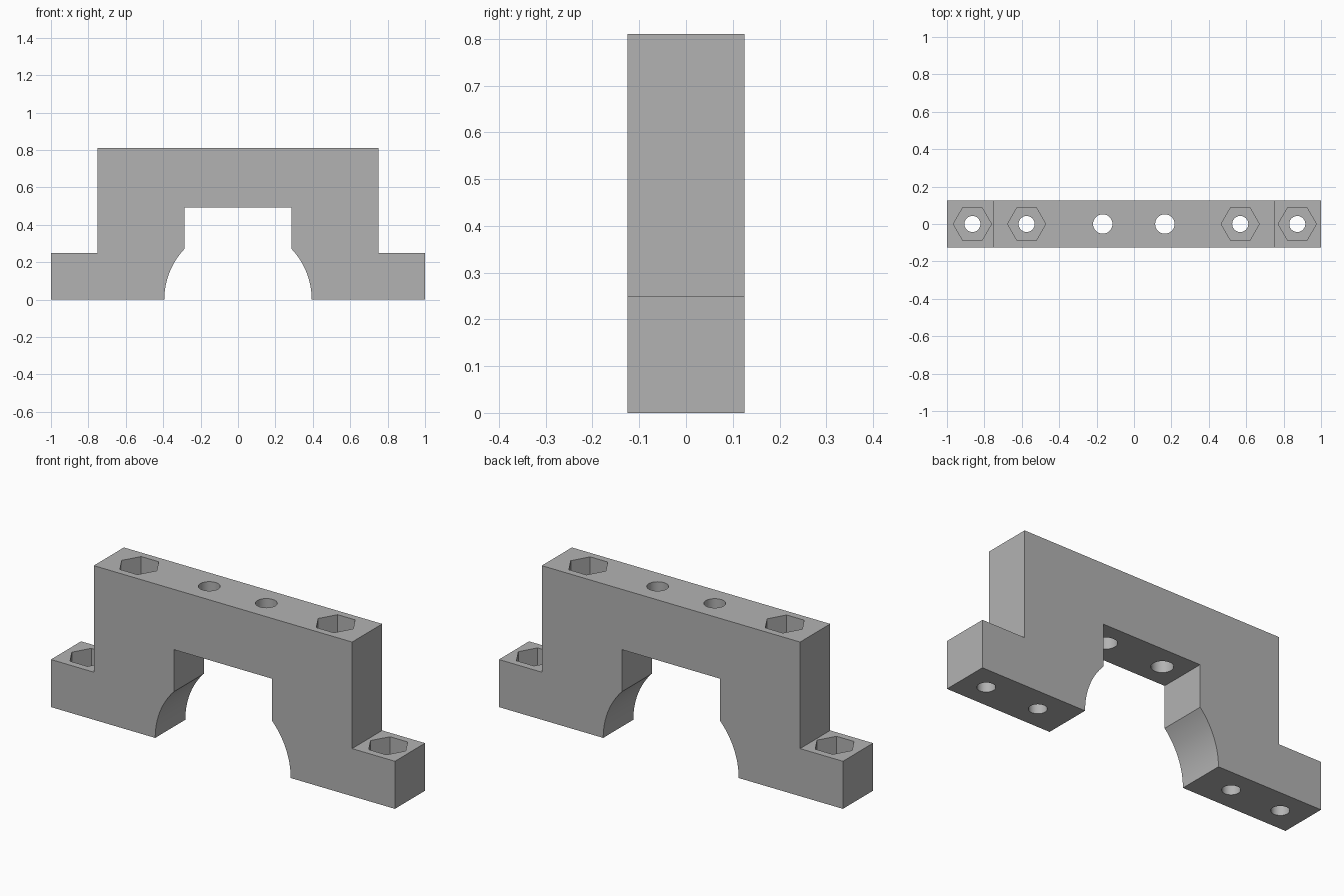
import bpy
import bmesh
import math
from mathutils import Matrix

cube = bpy.data.objects.get("Cube")
if cube:
    bpy.data.objects.remove(cube, do_unlink=True)

DEPTH = 0.25        # thickness front to back
TOP = 0.81          # top of the bridge
FOOT = 0.25         # top of the feet
ARC_R = 0.394       # round cradle
SLOT = 0.286        # half width of the square slot
SLOT_TOP = 0.493
SOCKET = 0.125      # depth of the hexagonal recesses

grey = bpy.data.materials.new("plain grey")
grey.use_nodes = True
colour = (0.45, 0.45, 0.45, 1)
grey.diffuse_color = colour
grey.node_tree.nodes["Principled BSDF"].inputs["Base Color"].default_value = colour


def make_object(name, bm):
    bmesh.ops.recalc_face_normals(bm, faces=bm.faces[:])
    mesh = bpy.data.meshes.new(name)
    bm.to_mesh(mesh)
    bm.free()
    mesh.materials.append(grey)
    ob = bpy.data.objects.new(name, mesh)
    bpy.context.collection.objects.link(ob)
    return ob


# Bridge body: half outline, mirrored and extruded
end = math.acos(SLOT / ARC_R)
steps = 16
half = [(SLOT, SLOT_TOP)]
half += [(ARC_R * math.cos(end * i / steps), ARC_R * math.sin(end * i / steps))
         for i in range(steps, -1, -1)]
half += [(1, 0), (1, FOOT), (0.751, FOOT), (0.751, TOP)]
outline = half + [(-x, z) for x, z in reversed(half)]

bm = bmesh.new()
face = bm.faces.new([bm.verts.new((x, -DEPTH / 2, z)) for x, z in outline])
extruded = bmesh.ops.extrude_face_region(bm, geom=[face])
moved = [v for v in extruded["geom"] if isinstance(v, bmesh.types.BMVert)]
bmesh.ops.translate(bm, verts=moved, vec=(0, DEPTH, 0))
body = make_object("bridge_bracket", bm)


# Holes and hexagonal recesses
def cut(x, radius, bottom, top, sides):
    bm = bmesh.new()
    place = Matrix.Translation((x, 0, (bottom + top) / 2))
    if sides == 6:      # points of the hexagon lie along x
        place = place @ Matrix.Rotation(math.pi / 2, 4, "Z")
    bmesh.ops.create_cone(bm, cap_ends=True, segments=sides, radius1=radius,
                          radius2=radius, depth=top - bottom, matrix=place)
    cutter = make_object("hole_cutter", bm)
    cutter.hide_render = True
    mod = body.modifiers.new("hole", "BOOLEAN")
    mod.operation = "DIFFERENCE"
    mod.solver = "EXACT"
    mod.object = cutter
    bpy.ops.object.modifier_apply(modifier=mod.name)
    bpy.data.objects.remove(cutter, do_unlink=True)


bpy.ops.object.select_all(action="DESELECT")
body.select_set(True)
bpy.context.view_layer.objects.active = body

for x, surface in ((-0.864, FOOT), (-0.574, TOP), (0.568, TOP), (0.873, FOOT)):
    cut(x, 0.043, -0.1, surface + 0.1, 32)
    cut(x, 0.102, surface - SOCKET, surface + 0.1, 6)
for x in (-0.167, 0.165):
    cut(x, 0.052, SLOT_TOP - 0.1, TOP + 0.1, 32)

bpy.ops.object.shade_smooth_by_angle(angle=math.radians(25))
